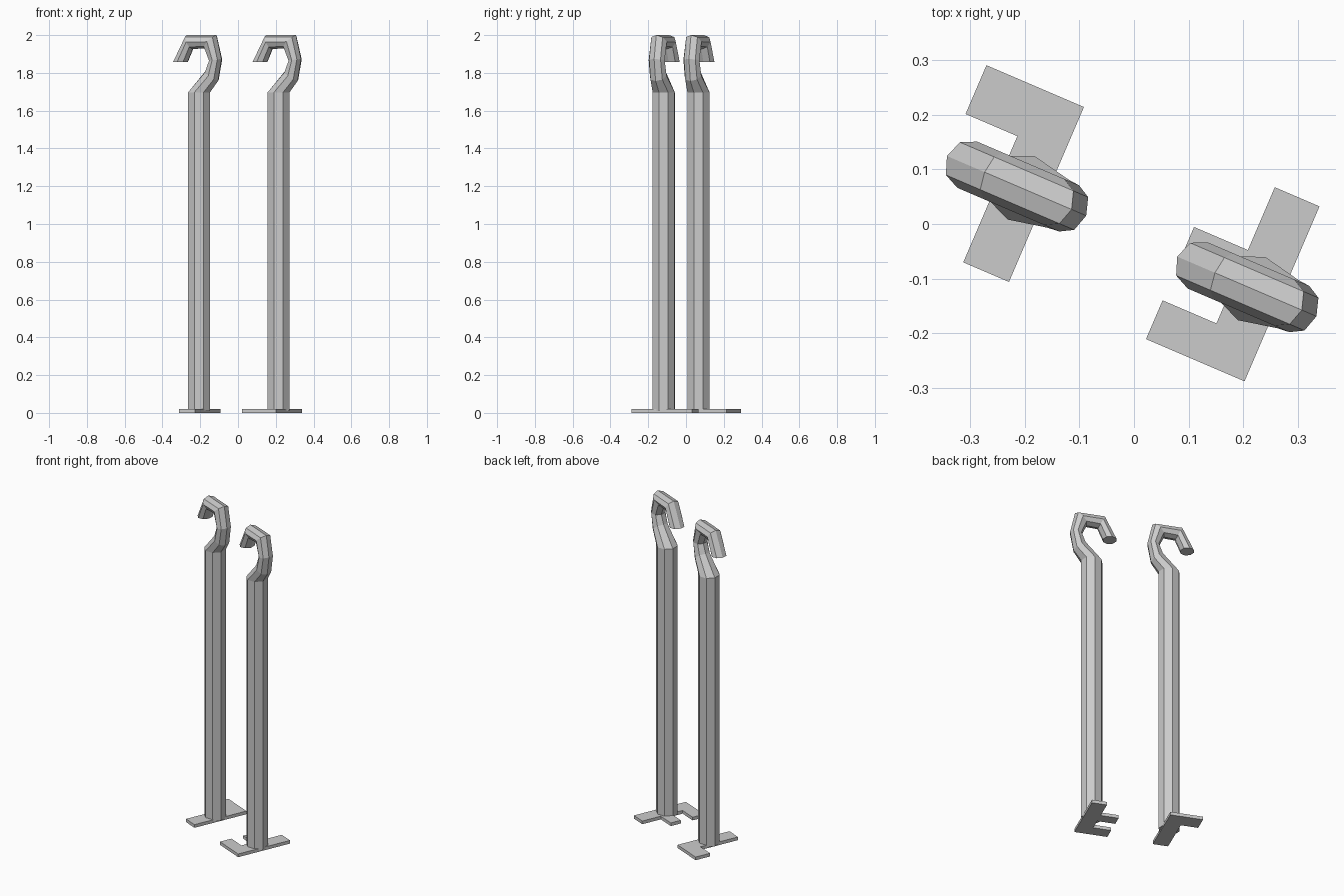
import bpy, bmesh, math
from mathutils import Vector

if "Cube" in bpy.data.objects:
    bpy.data.objects.remove(bpy.data.objects["Cube"])

ANGLE = math.radians(-23.2)
SIDES = 8
PLATE_H = 0.02

# Hook sections in the hook plane: outer (u, z), inner (u, z), half depth
SECTIONS = [
    ((0.063, 0.01), (-0.063, 0.01), 0.063),
    ((0.063, 1.697), (-0.063, 1.697), 0.063),
    ((0.109, 1.757), (0.037, 1.81), 0.048),
    ((0.129, 1.873), (0.061, 1.863), 0.046),
    ((0.100, 2.0), (0.030, 1.93), 0.046),
    ((-0.073, 2.0), (-0.038, 1.926), 0.046),
    ((-0.148, 1.857), (-0.067, 1.857), 0.046),
]


def finish(bm, name, loc):
    bmesh.ops.recalc_face_normals(bm, faces=bm.faces[:])
    mesh = bpy.data.meshes.new(name)
    bm.to_mesh(mesh)
    bm.free()
    ob = bpy.data.objects.new(name, mesh)
    ob.location = (loc[0], loc[1], 0)
    ob.rotation_euler = (0, 0, ANGLE)
    bpy.context.collection.objects.link(ob)


# Eight-sided post that bends into a hook
def hooked_post(name, loc):
    bm = bmesh.new()
    rings = []
    for (ou, oz), (iu, iz), depth in SECTIONS:
        centre = Vector(((ou + iu) / 2, 0, (oz + iz) / 2))
        half = Vector(((ou - iu) / 2, 0, (oz - iz) / 2))
        ring = []
        for i in range(SIDES):
            a = 2 * math.pi * i / SIDES
            ring.append(bm.verts.new(centre + half * math.cos(a)
                                     + Vector((0, depth * math.sin(a), 0))))
        rings.append(ring)
    for a, b in zip(rings, rings[1:]):
        for i in range(SIDES):
            j = (i + 1) % SIDES
            bm.faces.new((a[i], a[j], b[j], b[i]))
    bm.faces.new(rings[0])
    bm.faces.new(rings[-1])
    finish(bm, name, loc)


# Flat plate extruded from an outline
def base_plate(name, loc, outline):
    bm = bmesh.new()
    face = bm.faces.new([bm.verts.new((u, v, 0)) for u, v in outline])
    ext = bmesh.ops.extrude_face_region(bm, geom=[face], use_keep_orig=True)
    top = [g for g in ext["geom"] if isinstance(g, bmesh.types.BMVert)]
    bmesh.ops.translate(bm, verts=top, vec=(0, 0, PLATE_H))
    finish(bm, name, loc)


LEFT = (-0.206, 0.066)
RIGHT = (0.215, -0.118)

# L-shaped foot on the left, F-shaped foot on the right
base_plate("left_base_plate", LEFT, [
    (-0.147, 0.181), (0.047, 0.181), (0.047, -0.167),
    (-0.044, -0.167), (-0.044, 0.084), (-0.147, 0.084)])
base_plate("right_base_plate", RIGHT, [
    (-0.034, 0.187), (0.055, 0.187), (0.055, -0.161), (-0.141, -0.161),
    (-0.141, -0.084), (-0.034, -0.084), (-0.034, -0.005),
    (-0.141, -0.005), (-0.141, 0.062), (-0.034, 0.062)])

hooked_post("left_hooked_post", LEFT)
hooked_post("right_hooked_post", RIGHT)
